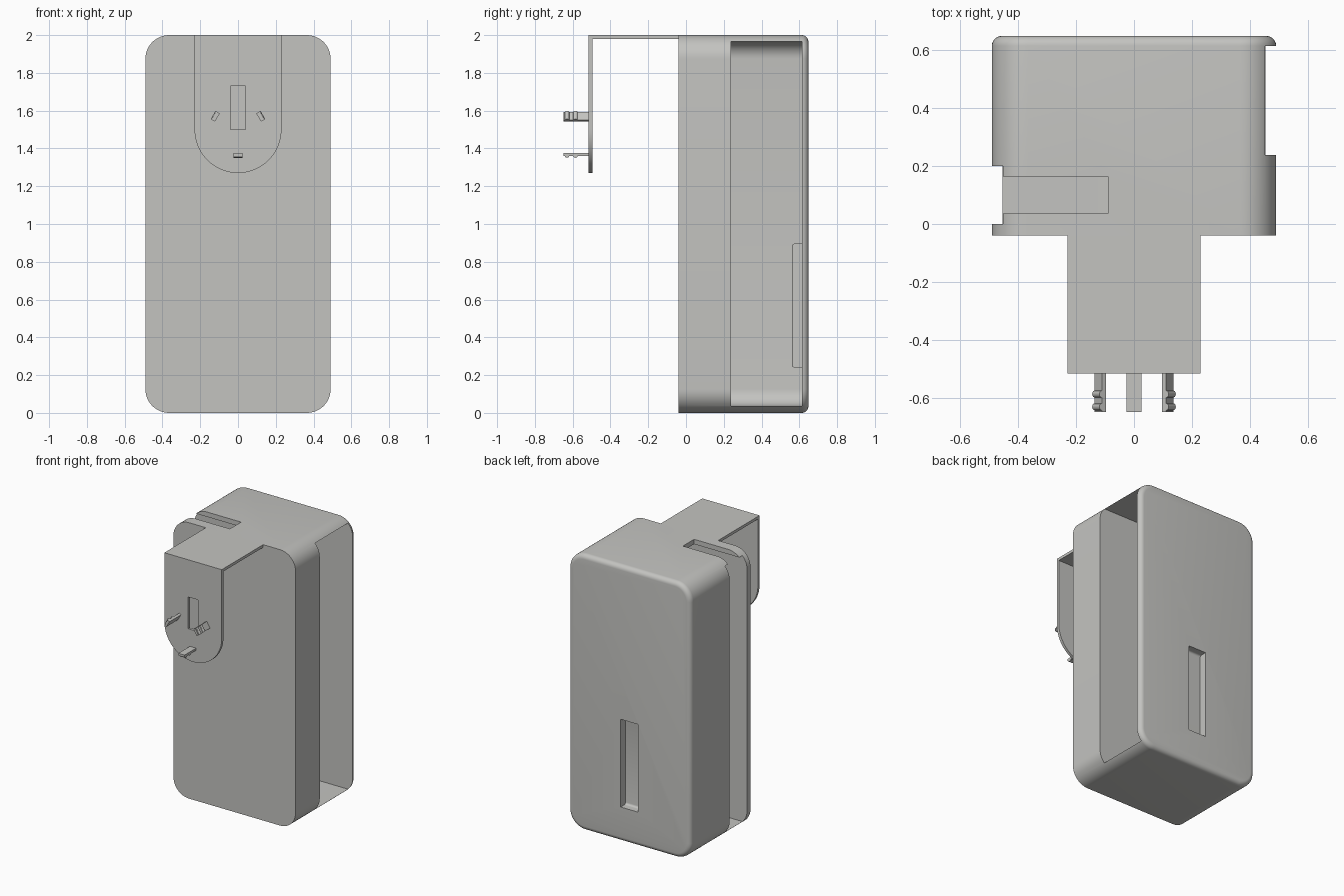
import bpy, bmesh, math
from mathutils import Vector

if "Cube" in bpy.data.objects:
    bpy.data.objects.remove(bpy.data.objects["Cube"])

grey = bpy.data.materials.new("light_grey")
grey.diffuse_color = (0.55, 0.55, 0.53, 1)
grey.use_nodes = True
grey.node_tree.nodes["Principled BSDF"].inputs["Base Color"].default_value = grey.diffuse_color


def finish(name, bm):
    bmesh.ops.recalc_face_normals(bm, faces=bm.faces)
    me = bpy.data.meshes.new(name)
    bm.to_mesh(me)
    bm.free()
    me.materials.append(grey)
    ob = bpy.data.objects.new(name, me)
    bpy.context.collection.objects.link(ob)
    return ob


def box(name, x, y, z, bevels=()):
    """Box from ranges; bevels = (radius, segments, edge test on its two ends)."""
    bm = bmesh.new()
    bmesh.ops.create_cube(bm, size=1)
    for v in bm.verts:
        v.co = [r[0] if c < 0 else r[1] for c, r in zip(v.co, (x, y, z))]
    for radius, segs, test in bevels:
        edges = [e for e in bm.edges if test(e.verts[0].co, e.verts[1].co)]
        bmesh.ops.bevel(bm, geom=edges, offset=radius, segments=segs,
                        profile=0.5, affect='EDGES')
    return finish(name, bm)


def prism(name, pts, offset):
    """Extrude a closed outline of 3D points along an offset."""
    bm = bmesh.new()
    face = bm.faces.new([bm.verts.new(p) for p in pts])
    ext = bmesh.ops.extrude_face_region(bm, geom=[face])
    bmesh.ops.translate(bm, vec=offset,
                        verts=[g for g in ext["geom"] if isinstance(g, bmesh.types.BMVert)])
    return finish(name, bm)


def boolean(ob, tool, op='DIFFERENCE'):
    m = ob.modifiers.new("cut", 'BOOLEAN')
    m.operation, m.solver, m.object = op, 'EXACT', tool
    bpy.context.view_layer.objects.active = ob
    bpy.ops.object.modifier_apply(modifier=m.name)
    bpy.data.objects.remove(tool)


def along_y(a, b):
    return abs(a.y - b.y) > 0.2


def at_y(y):
    return lambda a, b: abs(a.y - y) < 1e-4 and abs(b.y - y) < 1e-4


def closed_end(sign):
    return lambda a, b: along_y(a, b) and a.x * sign > 0


# Case: rounded corners, soft back rim
BACK = 0.648
case = box("case", (-0.49, 0.49), (-0.04, BACK), (0, 2),
           [(0.125, 12, along_y), (0.034, 6, at_y(BACK))])

# Rear compartment opens to the right, front compartment opens to the left
boolean(case, box("rear_cavity", (-0.455, 0.7), (0.237, 0.614), (0.037, 1.965),
                  [(0.09, 8, closed_end(-1))]))
boolean(case, box("front_cavity", (-0.7, 0.455), (0, 0.2), (0.037, 1.965),
                  [(0.09, 8, closed_end(1))]))

# Slot through the roof of the front compartment
boolean(case, box("roof_slot", (-0.7, -0.09), (0.036, 0.164), (1.9, 2.1)))

# Recessed grip in the back wall with its tub inside
boolean(case, box("grip_tub", (-0.086, 0.086), (0.56, 0.63), (0.24, 0.896),
                  [(0.014, 4, at_y(0.56))]), 'UNION')
boolean(case, box("grip_pocket", (-0.07, 0.07), (0.592, 0.75), (0.25, 0.886),
                  [(0.015, 4, lambda a, b: at_y(0.592)(a, b) and abs(a.z - b.z) < 1e-4)]))

# Hanging arm and round-ended plug plate with a window
W = 0.23
arm = box("top_arm", (-W, W), (-0.497, -0.04), (1.98, 2))
outline = [(-W, -0.515, 2)]
for i in range(33):
    a = math.pi + math.pi * i / 32
    outline.append((W * math.cos(a), -0.515, 1.5 + W * math.sin(a)))
outline.append((W, -0.515, 2))
plate = prism("plug_plate", outline, (0, 0.02, 0))
boolean(plate, box("plate_window", (-0.039, 0.039), (-0.6, -0.4), (1.5, 1.73)))


def prong(name, x, z, angle):
    """Flat prong with two ridges on the side facing the given angle."""
    n = Vector((math.cos(angle), 0, math.sin(angle)))
    l = Vector((-n.z, 0, n.x))
    prof = [(-0.51, -0.0125), (-0.51, 0.004)]
    for yc in (-0.586, -0.63):
        for i in range(7):
            t = math.pi * i / 6
            prof.append((yc + 0.012 * math.cos(t), 0.004 + 0.0095 * math.sin(t)))
    prof += [(-BACK, 0.004), (-BACK, -0.0125)]
    c = Vector((x, 0, z))
    return prism(name, [c + n * t + Vector((0, y, 0)) - l * 0.025 for y, t in prof], l * 0.05)


prongs = [prong("right_prong", 0.12, 1.57, math.radians(30)),
          prong("left_prong", -0.12, 1.57, math.radians(150)),
          prong("lower_prong", 0, 1.364, math.radians(-90))]

# Smooth rounded surfaces, keep crisp edges
for ob in [case, arm, plate] + prongs:
    bpy.ops.object.select_all(action='DESELECT')
    ob.select_set(True)
    bpy.context.view_layer.objects.active = ob
    bpy.ops.object.shade_smooth_by_angle(angle=math.radians(30))
